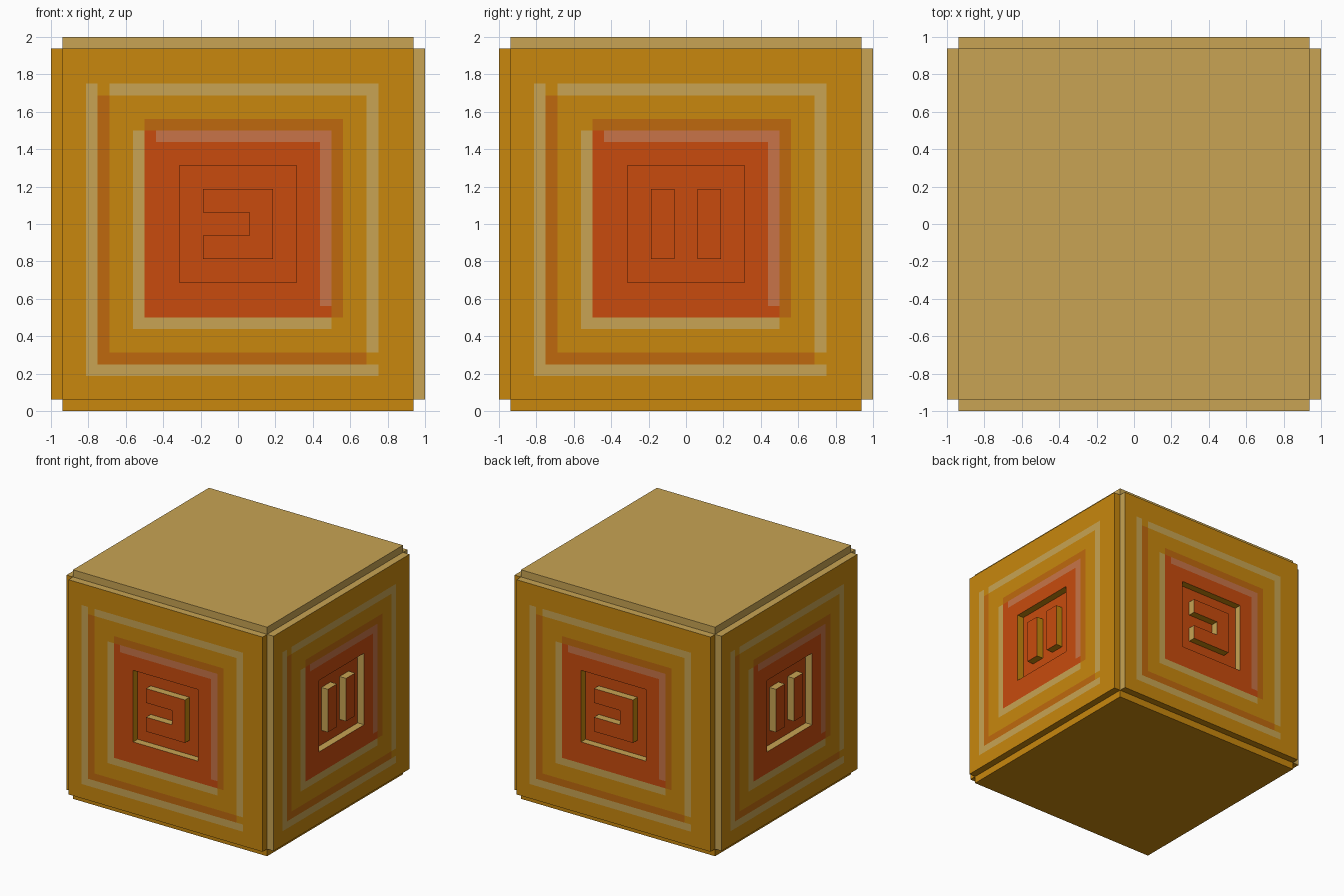
import bpy, bmesh, math

if "Cube" in bpy.data.objects:
    bpy.data.objects.remove(bpy.data.objects["Cube"])

S = 1 / 16  # one grid step; panels span -15..15 steps, plates are 1 step thick


def material(name, hex_code):
    def lin(c):
        return c / 12.92 if c <= 0.04045 else ((c + 0.055) / 1.055) ** 2.4
    m = bpy.data.materials.new(name)
    m.diffuse_color = [lin(int(hex_code[i:i + 2], 16) / 255) for i in (0, 2, 4)] + [1]
    m.use_nodes = True
    m.node_tree.nodes["Principled BSDF"].inputs["Base Color"].default_value = m.diffuse_color
    return m


MATS = [material("orange", "C8870D"), material("tan", "C8A453"),
        material("dark orange", "BF690D"), material("red orange", "C84B0D"),
        material("dusty pink", "C87448")]
ORANGE, TAN, DARK, RED, PINK = range(5)

# Painted areas of a side panel (u0, v0, u1, v1), later entries on top
PAINT = [
    (TAN, [(-13, -13, -12, 12), (-13, -13, 12, -12), (-11, 11, 12, 12), (11, -11, 12, 12),
           (-9, -9, -8, 8), (-9, -9, 8, -8)]),
    (DARK, [(-12, -12, -11, 11), (-12, -12, 11, -11), (-8, 8, 9, 9), (8, -8, 9, 9)]),
    (RED, [(-8, -8, 8, 8)]),
    (PINK, [(-7, 7, 8, 8), (7, -7, 8, 8)]),
]
RECESS = (-5, -5, 5, 5)
HOOK_BARS = [(-3, 1, 3, 3), (-3, -3, 3, -1), (1, -3, 3, 3)]
TWIN_BARS = [(-3, -3, -1, 3), (1, -3, 3, 3)]


def inside(r, u, v):
    return r[0] < u < r[2] and r[1] < v < r[3]


def panel_mesh(name, bars):
    """Side panel: painted front, square recess, bars standing in the recess."""
    rects = [r for _, rs in PAINT for r in rs] + bars + [RECESS, (-15, -15, 15, 15)]
    us = sorted({r[i] for r in rects for i in (0, 2)})
    vs = sorted({r[i] for r in rects for i in (1, 3)})

    def height(u, v):
        if not inside((-15, -15, 15, 15), u, v):
            return 0
        return int(not inside(RECESS, u, v) or any(inside(b, u, v) for b in bars))

    def colour(u, v):
        c = ORANGE
        for index, rs in PAINT:
            if any(inside(r, u, v) for r in rs):
                c = index
        return c

    bm = bmesh.new()

    def face(points, index):
        f = bm.faces.new([bm.verts.new((u * S, -(15 + h) * S, v * S)) for u, v, h in points])
        f.material_index = index

    for u0, u1 in zip(us, us[1:]):
        for v0, v1 in zip(vs, vs[1:]):
            cu, cv = (u0 + u1) / 2, (v0 + v1) / 2
            h = height(cu, cv)
            loop = [(u0, v0), (u1, v0), (u1, v1), (u0, v1)]
            face([(u, v, h) for u, v in loop], colour(cu, cv))
            if not h:
                continue
            # step walls: lower and right ones orange, upper and left ones tan
            sides = [(cu, v0 - .5), (u1 + .5, cv), (cu, v1 + .5), (u0 - .5, cv)]
            for k, (nu, nv) in enumerate(sides):
                if height(nu, nv) == 0:
                    a, b = loop[k], loop[(k + 1) % 4]
                    face([(*a, 1), (*a, 0), (*b, 0), (*b, 1)], ORANGE if k < 2 else TAN)
    bmesh.ops.remove_doubles(bm, verts=bm.verts, dist=1e-4)
    return finish(bm, name, MATS)


def finish(bm, name, mats):
    me = bpy.data.meshes.new(name)
    bm.to_mesh(me)
    bm.free()
    for m in mats:
        me.materials.append(m)
    return me


def add(name, mesh, z, turn=0):
    ob = bpy.data.objects.new(name, mesh)
    ob.location.z = z
    ob.rotation_euler.z = turn * math.pi / 2
    bpy.context.collection.objects.link(ob)


# Four side panels
hook = panel_mesh("hook_panel", HOOK_BARS)
twin = panel_mesh("twin_bar_panel", TWIN_BARS)
for k, side in enumerate(("front", "right", "back", "left")):
    add(side + "_panel", twin if k % 2 else hook, 1, k)

# Plain top and bottom plates
for name, z, mat in (("top_plate", 2 - S / 2, TAN), ("bottom_plate", S / 2, ORANGE)):
    bm = bmesh.new()
    bmesh.ops.create_cube(bm, size=1)
    bmesh.ops.scale(bm, vec=(30 * S, 30 * S, S), verts=bm.verts)
    add(name, finish(bm, name, [MATS[mat]]), z)
